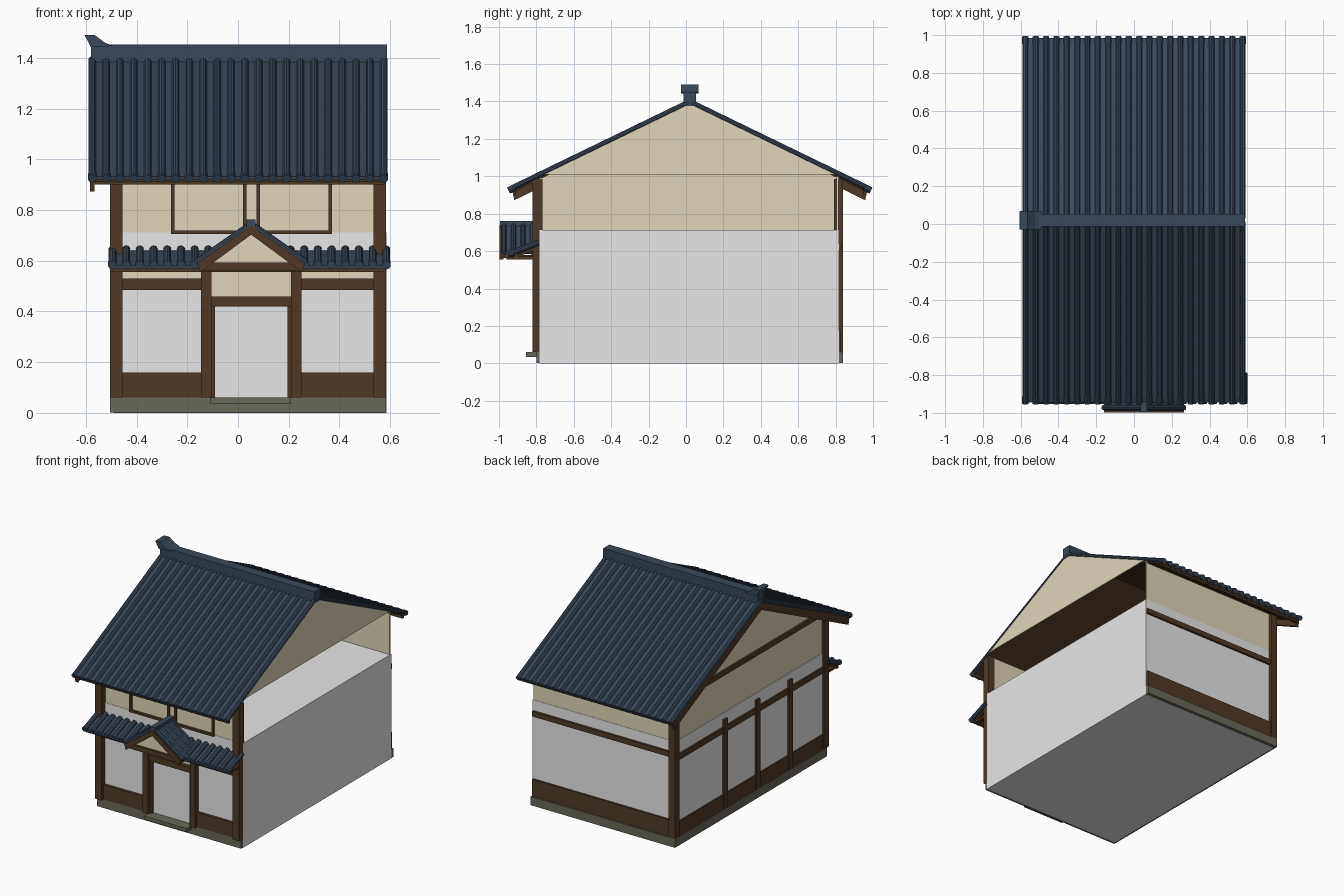
import bpy, bmesh, math
from mathutils import Vector

if "Cube" in bpy.data.objects:
    bpy.data.objects.remove(bpy.data.objects["Cube"])


def material(name, rgb):
    m = bpy.data.materials.new(name)
    m.diffuse_color = (*rgb, 1)
    m.use_nodes = True
    m.node_tree.nodes["Principled BSDF"].inputs["Base Color"].default_value = m.diffuse_color
    return m


PLASTER = material("cream plaster", (0.75, 0.67, 0.50))
GREY = material("pale grey", (0.80, 0.80, 0.80))
WOOD = material("dark wood", (0.078, 0.042, 0.020))
TILE = material("blue slate tile", (0.041, 0.065, 0.100))
STONE = material("grey stone", (0.144, 0.138, 0.102))


def finish(name, bm, mat):
    bmesh.ops.recalc_face_normals(bm, faces=bm.faces[:])
    me = bpy.data.meshes.new(name)
    bm.to_mesh(me)
    bm.free()
    me.materials.append(mat)
    ob = bpy.data.objects.new(name, me)
    bpy.context.collection.objects.link(ob)
    return ob


def boxes(name, mat, *bounds):
    """One object from boxes given as x0, x1, y0, y1, z0, z1."""
    bm = bmesh.new()
    for x0, x1, y0, y1, z0, z1 in bounds:
        vs = bmesh.ops.create_cube(bm, size=1)["verts"]
        for v in vs:
            v.co = (x0 + (x1 - x0) * (v.co.x + .5), y0 + (y1 - y0) * (v.co.y + .5),
                    z0 + (z1 - z0) * (v.co.z + .5))
    return finish(name, bm, mat)


def prism(name, mat, axis, lo, hi, *outlines):
    """Extrude 2D outlines along x (points are y, z) or along y (points are x, z)."""
    bm = bmesh.new()
    for pts in outlines:
        put = (lambda p, t: (t, *p)) if axis == "x" else (lambda p, t: (p[0], t, p[1]))
        a = [bm.verts.new(put(p, lo)) for p in pts]
        b = [bm.verts.new(put(p, hi)) for p in pts]
        bm.faces.new(a)
        bm.faces.new(b)
        for i in range(len(pts)):
            j = (i + 1) % len(pts)
            bm.faces.new((a[i], a[j], b[j], b[i]))
    return finish(name, bm, mat)


def tubes(name, segments, sides=10):
    """Round tile rows, each segment is start, end, radius."""
    bm = bmesh.new()
    for p, q, r in segments:
        p, q = Vector(p), Vector(q)
        d = q - p
        mat = d.to_track_quat("Z", "Y").to_matrix().to_4x4()
        mat.translation = (p + q) / 2
        bmesh.ops.create_cone(bm, cap_ends=True, segments=sides, radius1=r,
                              radius2=r, depth=d.length, matrix=mat)
    return finish(name, bm, TILE)


def band(c, top, reach, slope, up, down, inner=0.0):
    """Outlines of the two sloping strips either side of a ridge at c."""
    out = []
    for s in (-1, 1):
        a, b = c + s * inner, c + s * reach
        za, zb = top - slope * inner, top - slope * reach
        n = 0.45 * s * slope
        out.append([(a, za + up), (b, zb + up),
                    (b - n * (up + down), zb - down), (a, za - down)])
    return out


# Body: grey lower volume, plaster walls, stone plinth
boxes("lower_body", GREY, (-.492, .585, -.782, .817, 0, .712))
boxes("plaster_front_wall", PLASTER, (-.49, .58, -.78, -.77, .70, .99))
boxes("plaster_back_wall", PLASTER, (-.49, .58, .805, .815, .70, 1.0))
prism("left_gable_wall", PLASTER, "x", -.49, -.48,
      [(-.78, .02), (.815, .02), (.815, 1.0), (.02, 1.385), (-.78, 1.0)])
prism("right_gable", PLASTER, "x", .578, .586, [(-.79, 1.01), (.83, 1.01), (.02, 1.397)])
boxes("stone_plinth", STONE, (-.505, .584, -.80, -.76, .001, .06),
      (-.505, .584, .79, .84, .001, .06), (-.505, -.46, -.80, .84, .001, .06))
boxes("door_step", STONE, (-.11, .21, -.855, -.78, .035, .06))

# Corner posts and front timber
boxes("corner_posts", WOOD, (-.505, -.455, -.822, -.768, .06, .985),
      (.535, .584, -.822, -.768, .06, .985), (-.505, -.455, .79, .84, .06, .985))
boxes("door_posts", WOOD, (-.145, -.105, -.82, -.77, .06, .56), (.21, .25, -.82, -.77, .06, .56))
boxes("door_frame", WOOD, (-.105, -.09, -.80, -.77, .06, .42),
      (.195, .21, -.80, -.77, .06, .42), (-.105, .21, -.81, -.77, .42, .46))
boxes("front_beams", WOOD, (-.455, -.145, -.805, -.77, .485, .53), (.25, .535, -.805, -.77, .485, .53))
boxes("front_base_panels", WOOD, (-.455, -.145, -.80, -.77, .06, .16), (.25, .535, -.80, -.77, .06, .16))
boxes("transom_plaster", PLASTER, (-.455, -.145, -.787, -.781, .53, .56),
      (.25, .535, -.787, -.781, .53, .56), (-.105, .21, -.787, -.781, .46, .56))

# Upper window frames
boxes("upper_window_frames", WOOD, (-.265, .37, -.795, -.775, .705, .72),
      *[(x, x + .014, -.795, -.775, .72, .93) for x in (-.265, .02, .073, .356)])

# Left wall and back wall timber
boxes("left_wall_posts", WOOD, *[(-.505, -.485, y - .02, y + .02, .06, .67) for y in (.29, -.06, -.41)])
boxes("left_wall_beams", WOOD, (-.502, -.485, -.77, .80, .58, .62), (-.502, -.485, -.77, .80, .97, 1.005))
boxes("left_base_panel", WOOD, (-.50, -.485, -.77, .80, .06, .16))
boxes("back_beam", WOOD, (-.46, .58, .81, .832, .605, .64))
boxes("back_base_panel", WOOD, (-.46, .58, .81, .83, .06, .175))

# Main roof
RY, RZ, SL, REACH = .02, 1.388, .485, .965
prism("roof_boards", WOOD, "x", -.575, .577, *band(RY, RZ, REACH - .01, SL, 0, .014))
prism("roof_tile_bed", TILE, "x", -.588, .586, *band(RY, RZ, REACH, SL, .012, 0))
prism("left_barge_boards", WOOD, "x", -.584, -.565, *band(RY, RZ, REACH - .015, SL, 0, .055))
rows, step = [], 1.15 / 21
for i in range(22):
    x = -.575 + i * step
    for s in (-1, 1):
        def on(d, lift=.010):
            return (x, RY + s * d, RZ - SL * d + lift)
        rows.append((on(.01), on(REACH), .015))
        rows.append((on(REACH - .03, .006), on(REACH + .004, .006), .0175))
tubes("roof_tile_rows", rows)
boxes("eave_fascia", WOOD, (-.575, .577, -.925, -.91, .90, .935), (-.575, .577, .95, .965, .90, .935))

# Ridge and its end ornament
boxes("ridge", TILE, (-.58, .588, -.013, .053, 1.375, 1.452))
prism("ridge_ornament", TILE, "y", -.028, .068,
      [(-.605, 1.49), (-.565, 1.49), (-.525, 1.46), (-.49, 1.447), (-.58, 1.442)])

# Lower front roof, either side of the entrance gable
PY0, PZ0, PY1, PZ1 = -.79, .645, -.945, .585
for side, x0, x1 in (("left", -.505, -.10), ("right", .205, .588)):
    prism(side + "_lower_roof_bed", TILE, "x", x0, x1,
          [(PY0, PZ0 - .005), (PY1, PZ1 - .005), (PY1, PZ1 - .015), (PY0, PZ0 - .015)])
    prism(side + "_lower_roof_boards", WOOD, "x", x0 + .01, x1 - .01,
          [(PY0, PZ0 - .015), (PY1 + .015, PZ1 - .013), (PY1 + .015, PZ1 - .026), (PY0, PZ0 - .03)])
rows = []
for i in range(21):
    x = -.495 + i * 1.08 / 20
    if x < -.1 or x > .2:
        rows += [((x, PY0, PZ0), (x, PY1, PZ1), .016),
                 ((x, PY1 + .025, PZ1 + .006), (x, PY1 - .004, PZ1 - .002), .018)]
tubes("lower_roof_tile_rows", rows)
boxes("lower_roof_beam", WOOD, (-.505, .584, -.925, -.905, .555, .572),
      *[(x, x + .03, -.925, -.78, .555, .57) for x in (-.495, -.14, .215, .55)])

# Entrance gable
GX, GZ, GS, GR = .052, .735, .70, .212
prism("entrance_roof_bed", TILE, "y", -.99, -.79, *band(GX, GZ, GR, GS, .012, 0))
prism("entrance_roof_boards", WOOD, "y", -.975, -.79, *band(GX, GZ, GR - .01, GS, 0, .01))
prism("entrance_barge_boards", WOOD, "y", -.998, -.975, *band(GX, GZ, GR, GS, .004, .032))
rows = []
for k in range(4):
    y = -.972 + k * .05
    for s in (-1, 1):
        rows.append(((GX, y, GZ + .008), (GX + s * (GR + .004), y, GZ + .008 - GS * (GR + .004)), .014))
tubes("entrance_tile_rows", rows)
boxes("entrance_ridge", TILE, (.034, .070, -.995, -.79, .725, .762))
prism("entrance_pediment", PLASTER, "y", -.965, -.955, [(-.145, .59), (.249, .59), (GX, .73)])
boxes("entrance_beam", WOOD, (-.15, .254, -.98, -.95, .562, .594),
      (-.14, -.11, -.96, -.80, .555, .58), (.215, .245, -.96, -.80, .555, .58))
